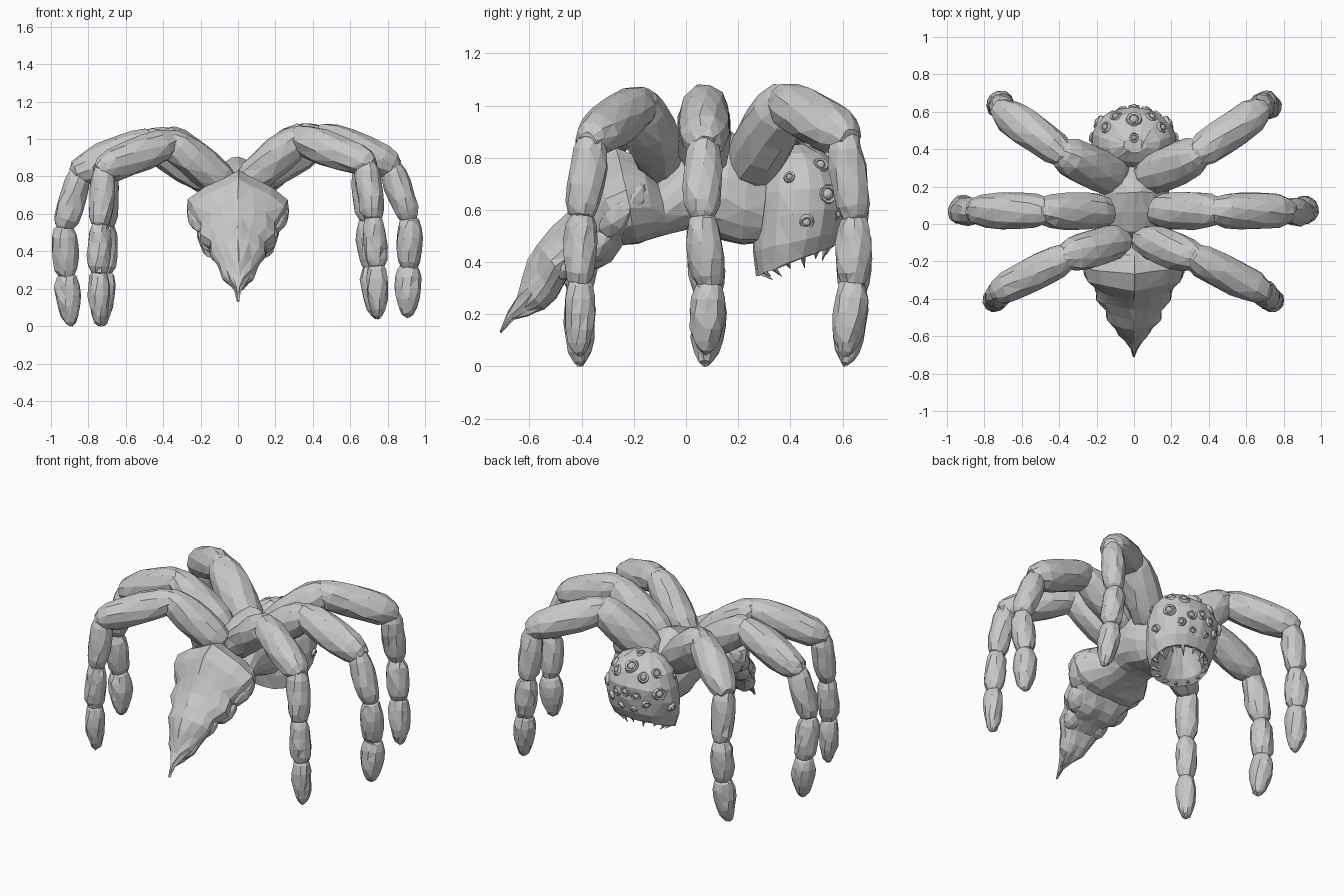
import bpy, bmesh, math, random
from mathutils import Vector, Matrix

random.seed(4)
if "Cube" in bpy.data.objects:
    bpy.data.objects.remove(bpy.data.objects["Cube"])

grey = bpy.data.materials.new("stone_grey")
grey.use_nodes = True
COLOUR = (0.58, 0.58, 0.58, 1)
grey.diffuse_color = COLOUR
grey.node_tree.nodes["Principled BSDF"].inputs["Base Color"].default_value = COLOUR


def finish(bm, name):
    """Turn a bmesh into a flat shaded grey object."""
    bmesh.ops.recalc_face_normals(bm, faces=bm.faces)
    bmesh.ops.triangulate(bm, faces=bm.faces)
    mesh = bpy.data.meshes.new(name)
    bm.to_mesh(mesh)
    bm.free()
    mesh.materials.append(grey)
    obj = bpy.data.objects.new(name, mesh)
    bpy.context.collection.objects.link(obj)
    return obj


def skin(rings, name, rough):
    """Bridge equal rings of points, close both ends and roughen the surface."""
    bm = bmesh.new()
    loops = []
    for ring in rings:
        loops.append([bm.verts.new(p + Vector([random.uniform(-rough, rough) for _ in range(3)]))
                      for p in ring])
    n = len(loops[0])
    for a, b in zip(loops, loops[1:]):
        for i in range(n):
            j = (i + 1) % n
            bm.faces.new((a[i], a[j], b[j], b[i]))
    bm.faces.new(loops[0])
    bm.faces.new(loops[-1])
    return finish(bm, name)


def section(top_y, top_z, low_y, low_z, width, ridge, groove=0, sides=18):
    """Mirrored cross-section between an upper and a lower point, with back ridge and belly groove."""
    top, low = Vector((0, top_y, top_z)), Vector((0, low_y, low_z))
    mid, half = (top + low) / 2, (top - low) / 2
    ring = []
    for i in range(sides):
        a = math.tau * i / sides + math.pi / 2
        c, s = math.cos(a), math.sin(a)
        power = ridge if s > 0 else 1
        x = math.copysign(abs(c) ** power, c) * width
        s *= 1 - groove * max(0, -s) ** 8
        ring.append(mid + half * s + Vector((x, 0, 0)))
    return ring


# Body from neck over thorax and waist to the pointed tail, each ring with its back ridge sharpness
BODY = [
    (.32, .76, .28, .45, .15, 1), (.25, .84, .21, .44, .18, 1), (.17, .91, .14, .45, .19, 1.6),
    (.06, .87, .06, .49, .19, 1), (-.04, .82, 0, .50, .17, 1), (-.11, .72, -.06, .49, .17, 1),
    (-.17, .80, -.11, .47, .22, 2), (-.27, .84, -.18, .44, .28, 3), (-.36, .79, -.23, .44, .26, 3),
    (-.41, .68, -.28, .38, .20, 2), (-.46, .59, -.33, .36, .205, 2), (-.52, .53, -.39, .35, .15, 2),
    (-.57, .47, -.45, .32, .15, 2), (-.605, .41, -.49, .25, .105, 2), (-.63, .33, -.54, .21, .085, 2),
    (-.65, .27, -.60, .19, .045, 1), (-.68, .21, -.66, .175, .016, 1), (-.71, .135, -.71, .13, .003, 1),
]
skin([section(*row, groove=.16) for row in BODY], "body", .004)

# Swollen lobes along the sides of the abdomen
for side in (-1, 1):
    for k, (x, y, z, r) in enumerate([(.17, -.24, .60, .105), (.13, -.33, .48, .085), (.09, -.44, .40, .065)]):
        bm = bmesh.new()
        shape = Matrix.Translation((side * x, y, z)) @ Matrix.Rotation(-.7, 4, 'X')
        bmesh.ops.create_icosphere(bm, subdivisions=2, radius=r,
                                   matrix=shape @ Matrix.Diagonal((1, .7, 1.3, 1)))
        finish(bm, f"abdomen_lobe_{'left' if side > 0 else 'right'}_{k + 1}")

# Domed head whose first rings line the hollow mouth
HEAD = [
    (.50, .60, .37, .56, .07), (.52, .52, .34, .45, .13), (.54, .47, .30, .375, .155),
    (.57, .46, .265, .345, .19), (.60, .52, .255, .44, .22), (.62, .61, .26, .56, .23),
    (.625, .69, .27, .66, .225), (.59, .77, .29, .75, .195), (.53, .82, .33, .81, .14),
    (.46, .85, .38, .85, .06),
]
head = skin([section(*row, ridge=.95) for row in HEAD], "head", .005)
bpy.context.view_layer.update()
centre = Vector((0, .44, .64))


def add_eye(x, y, z, r, name):
    """Eyeball with a raised lid ring, seated on the head surface."""
    d = Vector((x, y, z)).normalized()
    hit, spot, _, _ = head.ray_cast(centre + d, -d)
    if not hit:
        return
    turn = Matrix.Translation(spot) @ d.to_track_quat('Z', 'Y').to_matrix().to_4x4()
    bm = bmesh.new()
    bmesh.ops.create_icosphere(bm, subdivisions=2, radius=r * .75, matrix=turn)
    lid = []
    for i in range(10):
        a = math.tau * i / 10
        lid.append([bm.verts.new(turn @ Vector((math.cos(a) * q * r, math.sin(a) * q * r, h * r)))
                    for q, h in ((1.4, -.4), (1.15, .4), (.8, .3), (.7, -.4))])
    for i in range(10):
        a, b = lid[i], lid[(i + 1) % 10]
        for k in range(3):
            bm.faces.new((a[k], b[k], b[k + 1], a[k + 1]))
    finish(bm, name)


# Eyes: one row on the middle line, the rest in mirrored pairs
for k, (y, z, r) in enumerate([(.6, .8, .034), (1, .1, .024), (.1, 1, .02)]):
    add_eye(0, y, z, r, f"middle_eye_{k + 1}")
PAIRS = [(.5, .7, .6, .026), (.8, .4, .7, .024), (.4, 1, 0, .024), (.9, .5, .1, .03),
         (.7, .8, -.3, .022), (1, .1, -.4, .022), (.3, 1, -.6, .018), (.9, -.2, .4, .018)]
for side in (-1, 1):
    for k, (x, y, z, r) in enumerate(PAIRS):
        add_eye(side * x, y, z, r, f"{'left' if side > 0 else 'right'}_eye_{k + 1}")

# Ring of teeth round the mouth rim
bm = bmesh.new()
rim = section(.55, .46, .285, .36, .17, 1, sides=14)
rim_mid = sum(rim, Vector()) / len(rim)
for k, p in enumerate(rim):
    d = (rim_mid - p).normalized() * .8 + Vector((0, .3, -.9))
    length = .065 if k % 2 else .04
    pose = Matrix.Translation(p + d * length * .3) @ d.to_track_quat('Z', 'Y').to_matrix().to_4x4()
    bmesh.ops.create_cone(bm, cap_ends=True, segments=5, radius1=.014, radius2=.001,
                          depth=length, matrix=pose)
finish(bm, "teeth")

# Legs: joints from hip to foot and one radius per segment
LEGS = {
    "front": ([(.06, -.085, .765), (.34, -.175, .995), (.70, -.36, .86), (.73, -.40, .56),
               (.745, -.41, .30), (.745, -.405, .02)], (.102, .094, .072, .064, .06)),
    "middle": ([(.13, .07, .785), (.46, .07, 1), (.83, .07, .845), (.925, .06, .55),
                (.915, .09, .29), (.90, .075, .025)], (.102, .1, .074, .07, .07)),
    "back": ([(.07, .24, .74), (.36, .375, 1.005), (.69, .605, .87), (.70, .645, .55),
              (.715, .64, .30), (.735, .61, .02)], (.115, .1, .072, .07, .066)),
}
NAMES = ("hip", "thigh", "shin", "ankle", "foot")
SAUSAGE = [(0, .4), (.06, .7), (.2, .92), (.4, 1), (.62, 1), (.82, .9), (.94, .68), (1, .4)]
FOOT = [(0, .5), (.08, .8), (.25, 1), (.45, 1), (.65, .9), (.82, .7), (.94, .42), (1, .12)]
roll = Matrix.Translation((.006, 0, 0)) @ Matrix.Rotation(-.025, 4, 'Y')


def add_segment(a, b, radius, profile, overlap, name):
    """Swollen limb segment between two joints."""
    d = (b - a).normalized()
    a = a - d * overlap
    if profile is SAUSAGE:
        b = b + d * overlap
    turn = d.to_track_quat('Z', 'Y')
    rings = []
    for t, f in profile:
        ring = []
        for i in range(10):
            ang = math.tau * (i + t) / 10
            ring.append(a.lerp(b, t) + turn @ Vector((math.cos(ang), math.sin(ang), 0)) * radius * f)
        rings.append(ring)
    skin(rings, name, .005)


for side in (-1, 1):
    for leg, (joints, radii) in LEGS.items():
        pts = [roll @ Vector((side * x, y, z)) for x, y, z in joints]
        for k, part in enumerate(NAMES):
            add_segment(pts[k], pts[k + 1], radii[k], FOOT if part == "foot" else SAUSAGE,
                        .045 if k < 2 else .015,
                        f"{leg}_{'left' if side > 0 else 'right'}_{part}")
